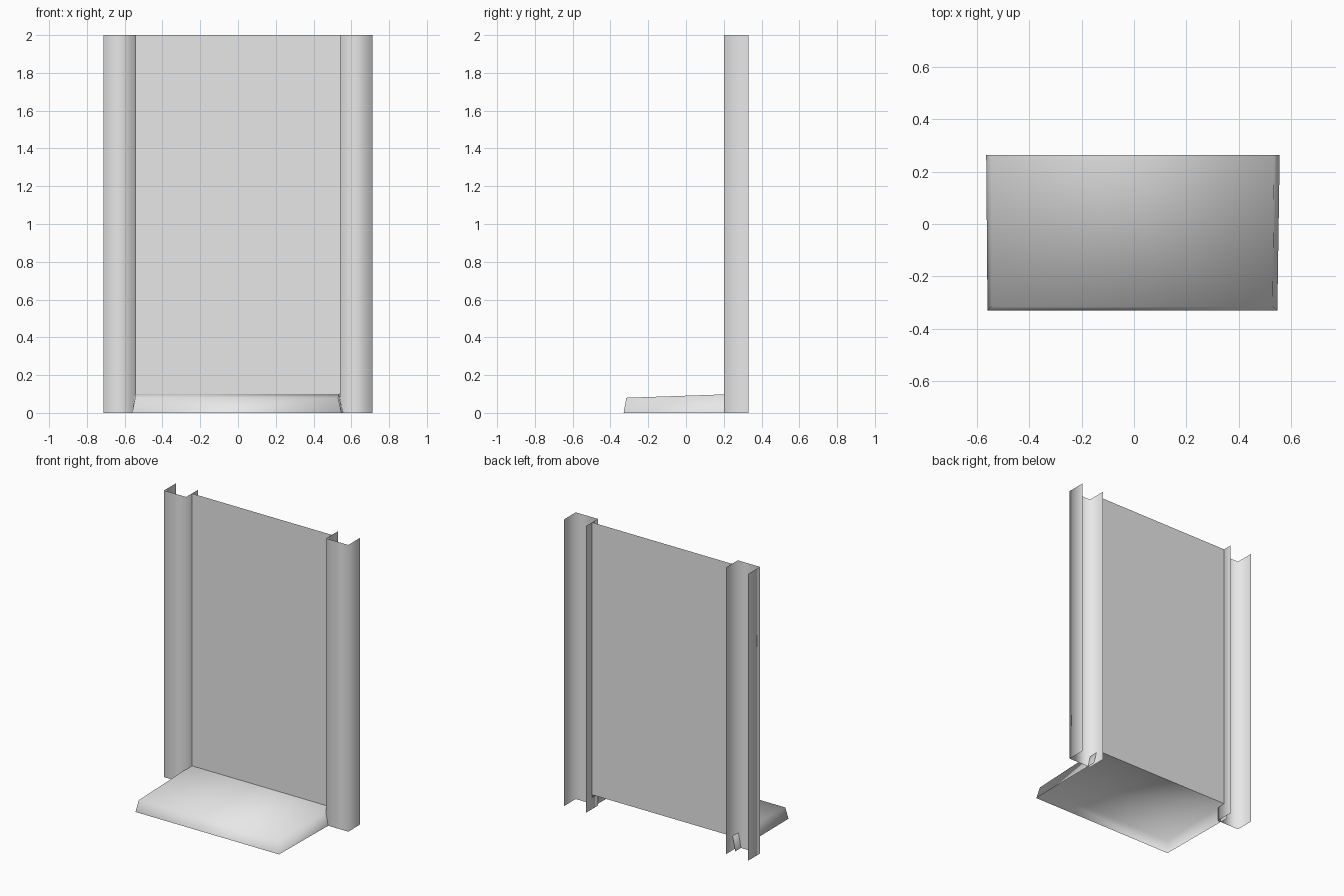
import bpy

cube = bpy.data.objects.get("Cube")
if cube:
    bpy.data.objects.remove(cube, do_unlink=True)

HEIGHT = 2.0
PANEL_Y = 0.264

grey = bpy.data.materials.new("light_grey")
grey.use_nodes = True
colour = (0.8, 0.8, 0.8, 1)
grey.diffuse_color = colour
grey.node_tree.nodes["Principled BSDF"].inputs["Base Color"].default_value = colour


def sheet(name, verts, faces, smooth=True):
    """Make a thin sheet part."""
    mesh = bpy.data.meshes.new(name)
    mesh.from_pydata(verts, [], faces)
    mesh.materials.append(grey)
    for face in mesh.polygons:
        face.use_smooth = smooth
    mesh.update()
    obj = bpy.data.objects.new(name, mesh)
    bpy.context.collection.objects.link(obj)
    return obj


def extrude_profile(name, profile, z0, z1):
    """Raise an open plan profile into a folded sheet."""
    n = len(profile)
    verts = [(x, y, z) for z in (z0, z1) for x, y in profile]
    faces = [(i, i + 1, n + i + 1, n + i) for i in range(n - 1)]
    return sheet(name, verts, faces)


# Door jambs: channels open to the back
for side, name in ((-1, "right_jamb"), (1, "left_jamb")):
    plan = [(0.54, 0.33), (0.54, 0.2), (0.711, 0.2), (0.711, 0.33)]
    plan = [(side * x, y) for x, y in plan]
    if side < 0:
        plan.reverse()
    extrude_profile(name, plan, 0, HEIGHT)

# Door panel
sheet("door_panel",
      [(-0.54, PANEL_Y, 0.1), (0.54, PANEL_Y, 0.1),
       (0.54, PANEL_Y, HEIGHT), (-0.54, PANEL_Y, HEIGHT)],
      [(0, 1, 2, 3)], smooth=False)

# Doorstep: tapered shell, open underneath and at the back
bottom = [(-0.565, PANEL_Y, 0), (-0.56, -0.33, 0), (0.548, -0.33, 0), (0.557, PANEL_Y, 0)]
top = [(-0.545, PANEL_Y, 0.1), (-0.545, -0.316, 0.08), (0.53, -0.316, 0.08), (0.536, PANEL_Y, 0.1)]
walls = [(i, i + 1, i + 5, i + 4) for i in range(3)]
sheet("doorstep", bottom + top, walls + [(4, 5, 6, 7)])
